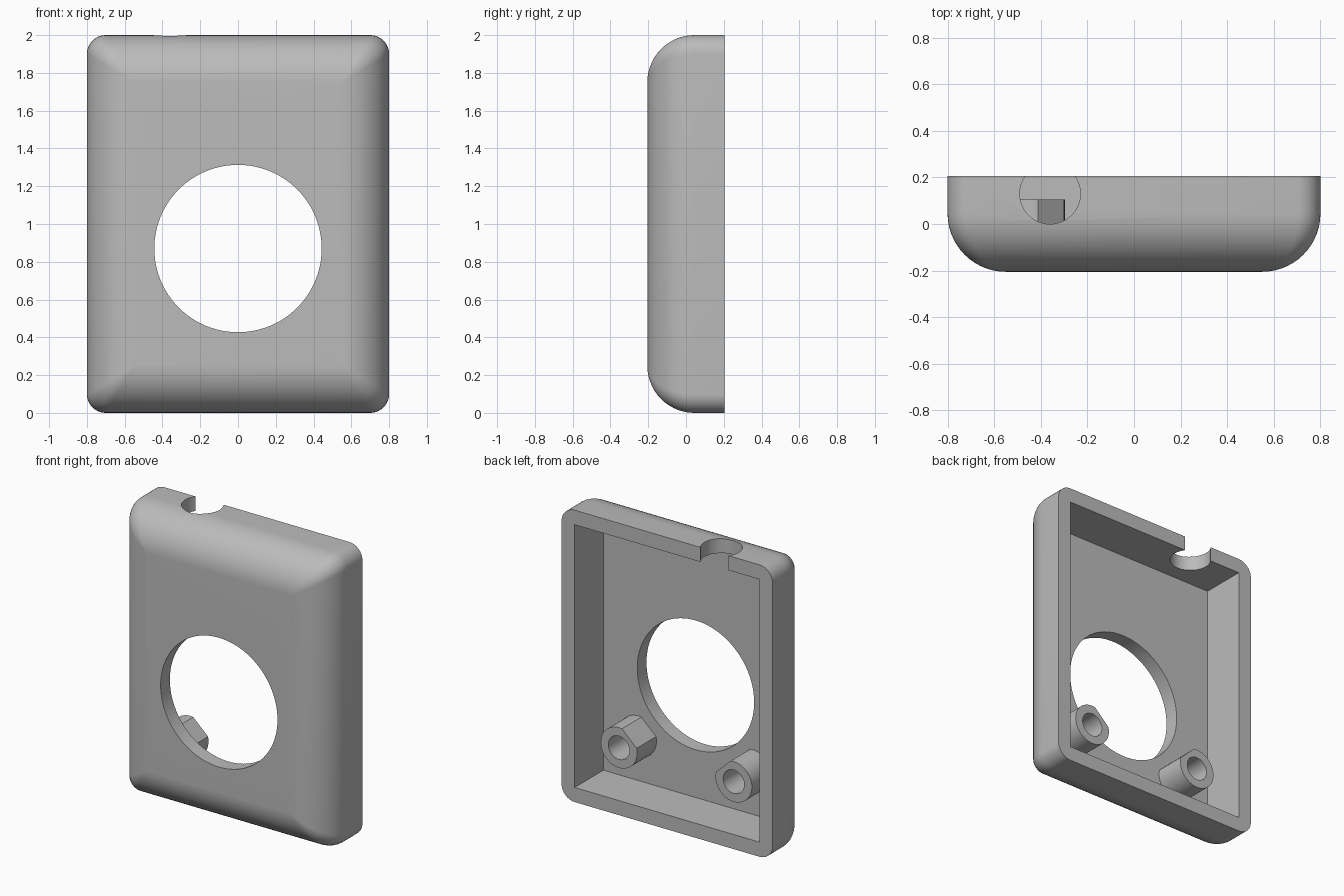
import bpy, bmesh
from math import sin, cos, pi, acos, atan2, radians
from mathutils import Matrix

default = bpy.data.objects.get("Cube")
if default:
    bpy.data.objects.remove(default, do_unlink=True)

GREY = (0.5, 0.5, 0.5, 1)
grey = bpy.data.materials.new("plain_grey")
grey.use_nodes = True
grey.diffuse_color = GREY
grey.node_tree.nodes["Principled BSDF"].inputs["Base Color"].default_value = GREY

HALF_W, HEIGHT, BACK, FRONT = 0.8, 2.0, 0.205, -0.205
WALL, FILLET, CORNER = 0.1, 0.25, 0.1
FLOOR = FRONT + WALL
HOLE_Z, HOLE_R = 0.87, 0.443


def add_object(name, bm):
    bmesh.ops.recalc_face_normals(bm, faces=bm.faces)
    mesh = bpy.data.meshes.new(name)
    bm.to_mesh(mesh)
    bm.free()
    mesh.materials.append(grey)
    obj = bpy.data.objects.new(name, mesh)
    bpy.context.collection.objects.link(obj)
    return obj


def activate(obj):
    bpy.ops.object.select_all(action='DESELECT')
    obj.select_set(True)
    bpy.context.view_layer.objects.active = obj


def smooth(obj):
    activate(obj)
    bpy.ops.object.shade_smooth_by_angle(angle=radians(25))


def loft(bm, rings, closed=False):
    """Join equal rings of points with quads; cap the ends unless closed."""
    loops = [[bm.verts.new(p) for p in ring] for ring in rings]
    pairs = list(zip(loops, loops[1:]))
    if closed:
        pairs.append((loops[-1], loops[0]))
    for a, b in pairs:
        for i in range(len(a)):
            j = (i + 1) % len(a)
            bm.faces.new((a[i], a[j], b[j], b[i]))
    if not closed:
        bm.faces.new(loops[0])
        bm.faces.new(loops[-1])


def rounded_rect(inset, y, steps=10):
    """Rounded rectangle whose corners tighten as it is inset."""
    r = max(CORNER * (1 - inset / FILLET), 0.001)
    w, h = HALF_W - inset - r, HEIGHT / 2 - inset - r
    pts = []
    for q, (sx, sz) in enumerate(((1, 1), (-1, 1), (-1, -1), (1, -1))):
        for k in range(steps + 1):
            a = pi / 2 * (q + k / steps)
            pts.append((sx * w + r * cos(a), y, HEIGHT / 2 + sz * h + r * sin(a)))
    return pts


def cut(obj, cutter):
    activate(obj)
    mod = obj.modifiers.new("cut", 'BOOLEAN')
    mod.operation = 'DIFFERENCE'
    mod.solver = 'EXACT'
    mod.object = cutter
    bpy.ops.object.modifier_apply(modifier=mod.name)
    bpy.data.objects.remove(cutter, do_unlink=True)


def cylinder_cutter(radius, depth, matrix):
    bm = bmesh.new()
    bmesh.ops.create_cone(bm, cap_ends=True, segments=96, radius1=radius,
                          radius2=radius, depth=depth, matrix=matrix)
    return add_object("cutter", bm)


# Outer body with filleted front edges
rings = [rounded_rect(0, BACK)]
for k in range(15):
    t = pi / 2 * k / 14
    rings.append(rounded_rect(FILLET * (1 - cos(t)), FRONT + FILLET * (1 - sin(t))))
bm = bmesh.new()
loft(bm, rings)
shell = add_object("case_shell", bm)

# Square-cornered cavity, open at the back
bm = bmesh.new()
depth = 0.5
bmesh.ops.create_cube(bm, size=1, matrix=Matrix.Translation((0, FLOOR + depth / 2, HEIGHT / 2))
                      @ Matrix.Diagonal((2 * (HALF_W - WALL), depth, HEIGHT - 2 * WALL, 1)))
cut(shell, add_object("cutter", bm))

# Large round front opening
cut(shell, cylinder_cutter(HOLE_R, 0.4, Matrix.Translation((0, FRONT, HOLE_Z))
                           @ Matrix.Rotation(pi / 2, 4, 'X')))

# Cable notch through the top wall
cut(shell, cylinder_cutter(0.13, 0.4, Matrix.Translation((-0.36, 0.13, HEIGHT))))
smooth(shell)

# Screw posts, each with a flat facing the round opening
BOSS_X, BOSS_Z, BOSS_R, BORE_R, FLAT = 0.435, 0.405, 0.138, 0.08, 0.115
N = 48
for name, side in (("left_screw_post", 1), ("right_screw_post", -1)):
    cx = side * BOSS_X
    facing = atan2(HOLE_Z - BOSS_Z, -cx)
    beta = acos(FLAT / BOSS_R)

    def outer(y):
        angles = [facing + beta + (2 * pi - 2 * beta) * i / (N - 1) for i in range(N)]
        return [(cx + BOSS_R * cos(a), y, BOSS_Z + BOSS_R * sin(a)) for a in angles]

    def bore(y):
        angles = [facing + 2 * pi * (i + 0.5) / N for i in range(N)]
        return [(cx + BORE_R * cos(a), y, BOSS_Z + BORE_R * sin(a)) for a in angles]

    low, top = FLOOR - 0.01, 0.105
    bm = bmesh.new()
    loft(bm, [outer(low), outer(top), bore(top), bore(low)], closed=True)
    smooth(add_object(name, bm))
